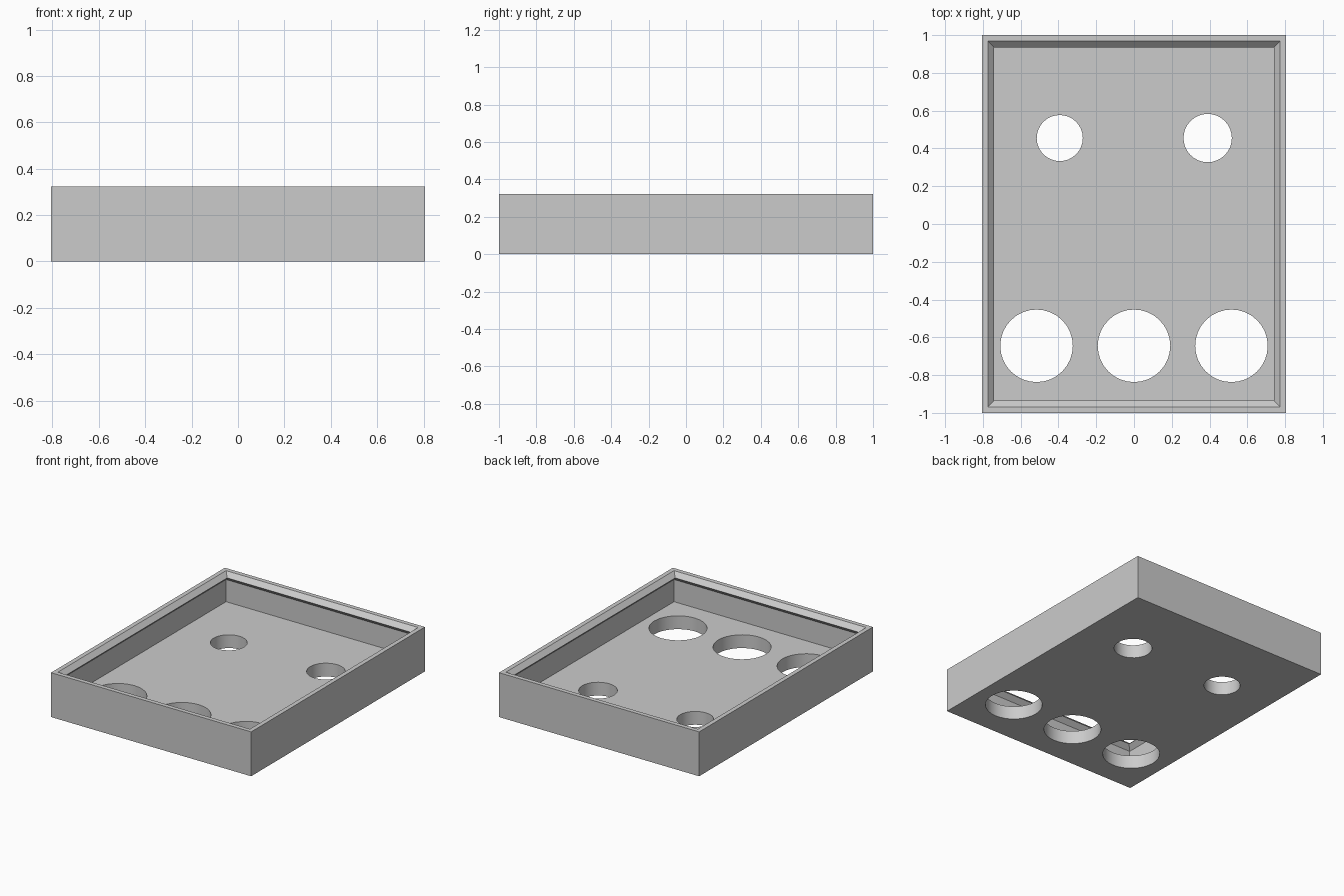
import bpy
import bmesh
from mathutils import Matrix

cube = bpy.data.objects.get("Cube")
if cube:
    bpy.data.objects.remove(cube, do_unlink=True)

HALF_X, HALF_Y, HEIGHT = 0.806, 1.0, 0.323
UNIT = 0.0323            # wall thickness, also the snap ridge size
FLOOR = 3 * UNIT

grey = bpy.data.materials.new("plain_grey")
grey.use_nodes = True
grey.diffuse_color = (0.6, 0.6, 0.6, 1)
grey.node_tree.nodes["Principled BSDF"].inputs["Base Color"].default_value = (0.6, 0.6, 0.6, 1)


def make_object(name, bm):
    bmesh.ops.recalc_face_normals(bm, faces=bm.faces)
    mesh = bpy.data.meshes.new(name)
    bm.to_mesh(mesh)
    bm.free()
    mesh.materials.append(grey)
    obj = bpy.data.objects.new(name, mesh)
    bpy.context.collection.objects.link(obj)
    return obj


# Open tray: wall section as (inset, height), swept around the rectangle
section = [
    (0, 0), (0, HEIGHT),                # outer wall
    (UNIT, HEIGHT),                     # rim
    (2 * UNIT, HEIGHT - UNIT),          # snap ridge
    (UNIT, HEIGHT - 2 * UNIT),
    (UNIT, FLOOR),                      # inner wall
]
bm = bmesh.new()
rings = []
for inset, z in section:
    x, y = HALF_X - inset, HALF_Y - inset
    rings.append([bm.verts.new((sx * x, sy * y, z))
                  for sx, sy in ((-1, -1), (1, -1), (1, 1), (-1, 1))])
for low, high in zip(rings, rings[1:]):
    for i in range(4):
        j = (i + 1) % 4
        bm.faces.new((low[i], low[j], high[j], high[i]))
bm.faces.new(rings[0])
bm.faces.new(rings[-1])
tray = make_object("tray", bm)

# Round holes through the floor: (x, y, radius)
holes = [(x, -0.645, 0.192) for x in (-0.516, 0, 0.516)]
holes += [(-0.393, 0.455, 0.122), (0.39, 0.455, 0.128)]
bm = bmesh.new()
for x, y, radius in holes:
    bmesh.ops.create_cone(bm, cap_ends=True, segments=32, radius1=radius, radius2=radius,
                          depth=0.3, matrix=Matrix.Translation((x, y, 0.05)))
cutter = make_object("hole_cutter", bm)
cutter.hide_render = True

cut = tray.modifiers.new("holes", "BOOLEAN")
cut.operation = "DIFFERENCE"
cut.solver = "EXACT"
cut.object = cutter

bpy.ops.object.select_all(action="DESELECT")
tray.select_set(True)
bpy.context.view_layer.objects.active = tray
bpy.ops.object.modifier_apply(modifier=cut.name)
bpy.data.objects.remove(cutter, do_unlink=True)
bpy.ops.object.shade_smooth_by_angle(angle=0.5)
